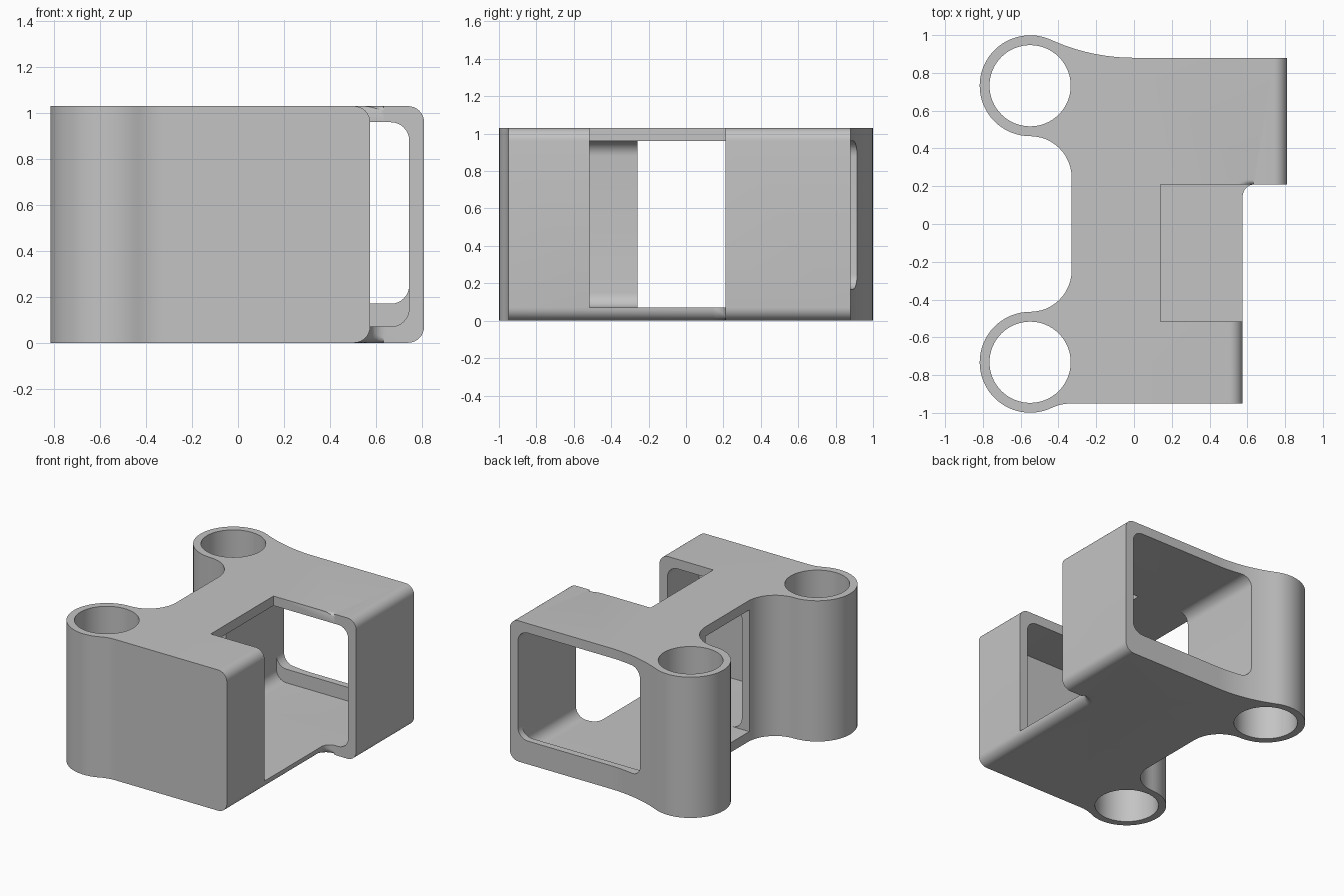
import bpy, bmesh
from math import sin, cos, pi, radians, atan2, degrees

H = 1.03                      # overall height
TUBE_X, TUBE_Y, TUBE_R, HOLE_R = -0.55, 0.732, 0.267, 0.215
ROUND = 0.07                  # outer edge rounding

cube = bpy.data.objects.get("Cube")
if cube:
    bpy.data.objects.remove(cube, do_unlink=True)

grey = bpy.data.materials.new("plain_grey")
grey.use_nodes = True
grey.diffuse_color = (0.55, 0.55, 0.55, 1)
grey.node_tree.nodes["Principled BSDF"].inputs["Base Color"].default_value = (0.55, 0.55, 0.55, 1)


def arc(cx, cy, r, a, b, n=12):
    """Points on an arc from angle a to angle b, in degrees."""
    angles = [radians(a + (b - a) * i / n) for i in range(n + 1)]
    return [(cx + r * cos(t), cy + r * sin(t)) for t in angles]


def loft(name, rings):
    """Closed solid through rings that have equal point counts."""
    bm = bmesh.new()
    loops = [[bm.verts.new(p) for p in ring] for ring in rings]
    n = len(loops[0])
    for low, high in zip(loops, loops[1:]):
        for i in range(n):
            j = (i + 1) % n
            bm.faces.new((low[i], low[j], high[j], high[i]))
    bm.faces.new(loops[0][::-1])
    bm.faces.new(loops[-1])
    bmesh.ops.remove_doubles(bm, verts=bm.verts, dist=0.0015)
    bmesh.ops.recalc_face_normals(bm, faces=bm.faces)
    mesh = bpy.data.meshes.new(name)
    bm.to_mesh(mesh)
    bm.free()
    mesh.materials.append(grey)
    obj = bpy.data.objects.new(name, mesh)
    bpy.context.collection.objects.link(obj)
    return obj


def upright(name, outline, z0, z1):
    return loft(name, [[(x, y, z) for x, y in outline] for z in (z0, z1)])


def box_outline(x0, x1, y0, y1):
    return [(x0, y0), (x1, y0), (x1, y1), (x0, y1)]


def rounded_ring(y, x0, x1, z0, z1, r=0.08):
    """Rounded rectangle standing in the plane at depth y."""
    pts = (arc(x1 - r, z0 + r, r, -90, 0, 8) + arc(x1 - r, z1 - r, r, 0, 90, 8)
           + arc(x0 + r, z1 - r, r, 90, 180, 8) + arc(x0 + r, z0 + r, r, 180, 270, 8))
    return [(x, y, z) for x, z in pts]


def edge_ring(px, py, dx, dy, r, top):
    """Corner section that rounds an edge; (dx, dy) points into the part."""
    e = 0.02
    pts = [(-e, -e), (r, -e)]
    pts += [(r - r * sin(t), r - r * cos(t)) for t in (pi / 2 * i / 8 for i in range(9))]
    pts += [(-e, r)]
    return [(px + d * dx, py + d * dy, H - z if top else z) for d, z in pts]


# Plan outline: arm, rear flare, rear tube, waist, front tube, front flare
back_r, front_r = 1.063, 0.25
back_c, front_c = (0, 0.88 + back_r), (-0.33, -0.95 - front_r)
back_a = degrees(atan2(back_c[1] - TUBE_Y, back_c[0] - TUBE_X))
front_a = degrees(atan2(front_c[1] + TUBE_Y, front_c[0] - TUBE_X))
waist_y = 0.245
plan = [(0.575, -0.95)]
plan += arc(0.64, 0.145, 0.065, 180, 90, 8)
plan += [(0.81, 0.21), (0.81, 0.88)]
plan += arc(*back_c, back_r, -90, back_a - 180, 14)
plan += arc(TUBE_X, TUBE_Y, TUBE_R, back_a, 270, 36)
plan += arc(TUBE_X, waist_y, 0.22, 90, 0)
plan += arc(TUBE_X, -waist_y, 0.22, 0, -90)
plan += arc(TUBE_X, -TUBE_Y, TUBE_R, 90, 360 + front_a, 36)
plan += arc(*front_c, front_r, front_a + 180, 90, 8)
body = upright("bracket_body", plan, 0, H)

cutters = []

# Rounded long edges on the arm sides, fading out around the inner fillet
for top in (False, True):
    rings = [edge_ring(0.575, y, -1, 0, ROUND, top) for y in (-1.1, 0.145)]
    for k in range(1, 7):
        a = radians(180 - 14 * k)
        rings.append(edge_ring(0.64 + 0.065 * cos(a), 0.145 + 0.065 * sin(a),
                               cos(a), sin(a), ROUND - 0.008 * k, top))
    cutters.append(loft("front_edge_cutter", rings))
    cutters.append(loft("rear_edge_cutter",
                        [edge_ring(0.81, y, -1, 0, ROUND, top) for y in (0.15, 1)]))

# Hollow chamber: narrow front pocket, wide middle, raised sill at the back
cutters.append(loft("chamber_cutter", [
    rounded_ring(-0.88, -0.27, 0.51, 0.07, 0.96),
    rounded_ring(-0.5, -0.27, 0.51, 0.07, 0.96),
    rounded_ring(-0.5, -0.27, 0.745, 0.07, 0.96),
    rounded_ring(0.83, -0.27, 0.745, 0.07, 0.96),
    rounded_ring(0.83, -0.27, 0.745, 0.17, 0.96),
    rounded_ring(1.2, -0.27, 0.745, 0.17, 0.96)]))

# Side cutout, waist window and tube bores
cutters.append(upright("side_cutter", box_outline(0.14, 1, -0.515, 0.21), 0.07, 1.2))
cutters.append(upright("window_cutter", box_outline(-0.5, -0.17, -0.26, 0.245), 0.07, 0.96))
for side in (-1, 1):
    bore = arc(TUBE_X, side * TUBE_Y, HOLE_R, 0, 360, 64)[:-1]
    cutters.append(upright("bore_cutter", bore, -0.1, H + 0.1))

bpy.ops.object.select_all(action="DESELECT")
bpy.context.view_layer.objects.active = body
body.select_set(True)
for cutter in cutters:
    cutter.hide_render = True
    mod = body.modifiers.new("cut", "BOOLEAN")
    mod.operation = "DIFFERENCE"
    mod.solver = "EXACT"
    mod.object = cutter
    bpy.ops.object.modifier_apply(modifier=mod.name)
    bpy.data.objects.remove(cutter, do_unlink=True)

bpy.ops.object.shade_smooth_by_angle(angle=radians(30))
